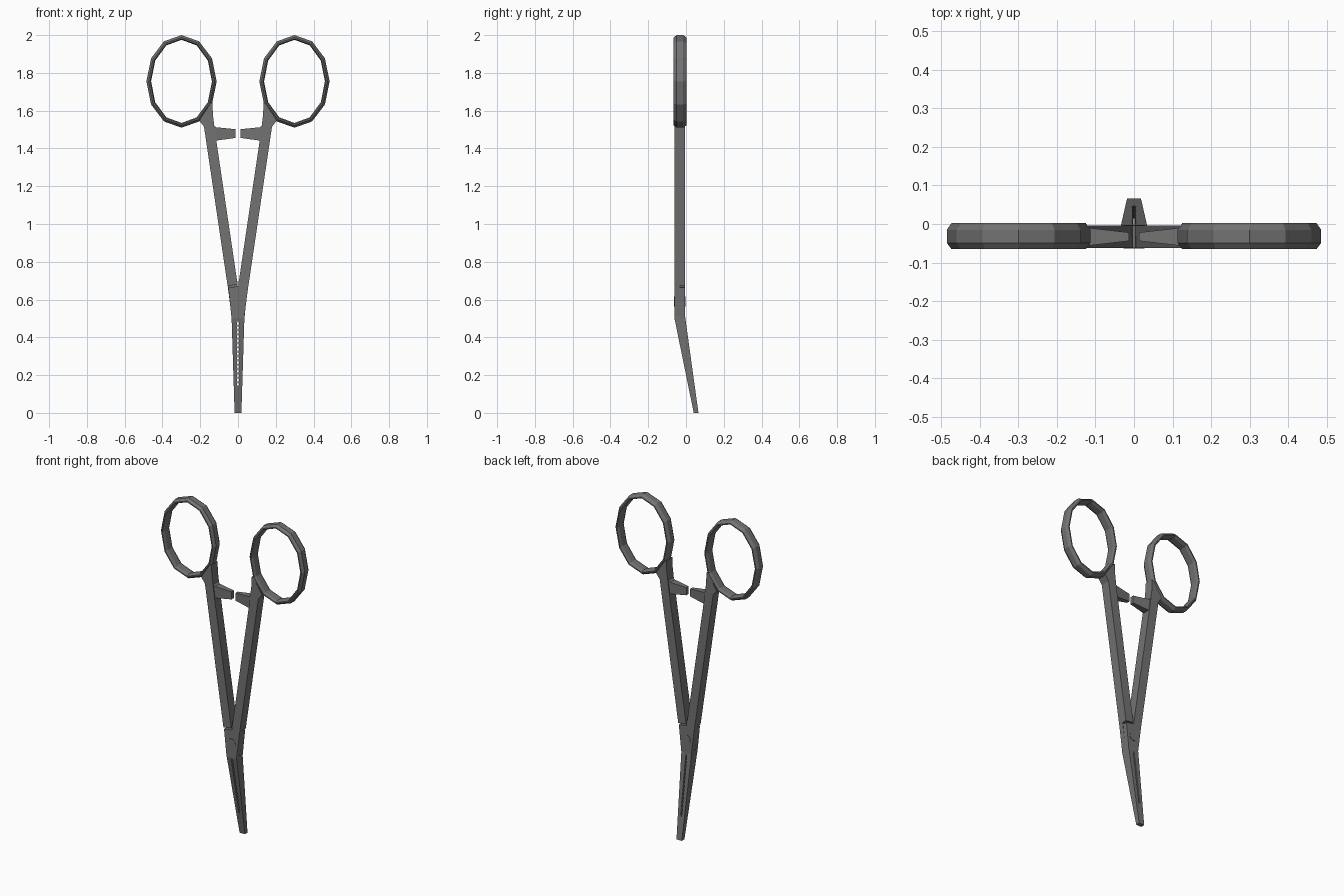
import bpy, bmesh, math

if "Cube" in bpy.data.objects:
    bpy.data.objects.remove(bpy.data.objects["Cube"])

steel = bpy.data.materials.new("dark_steel")
steel.diffuse_color = (0.17, 0.17, 0.17, 1)
steel.use_nodes = True
steel.node_tree.nodes["Principled BSDF"].inputs["Base Color"].default_value = steel.diffuse_color

YF, YM, YB = -0.062, -0.033, -0.004   # front, middle and back of the handles


def finish(name, bm):
    bmesh.ops.recalc_face_normals(bm, faces=bm.faces)
    me = bpy.data.meshes.new(name)
    bm.to_mesh(me)
    bm.free()
    me.materials.append(steel)
    ob = bpy.data.objects.new(name, me)
    bpy.context.collection.objects.link(ob)
    return ob


def prism(name, pts, yf, yb, s=1):
    """Extrude an x-z outline; yf(x, z) and yb(x, z) give the front and back depth."""
    bm = bmesh.new()
    f = [bm.verts.new((s * x, yf(x, z), z)) for x, z in pts]
    b = [bm.verts.new((s * x, yb(x, z), z)) for x, z in pts]
    bm.faces.new(f)
    bm.faces.new(b[::-1])
    n = len(pts)
    for i in range(n):
        j = (i + 1) % n
        bm.faces.new((f[i], f[j], b[j], b[i]))
    return finish(name, bm)


def flat(y):
    return lambda x, z: y


def ring(name, s):
    """Twelve-sided oval finger ring with a chamfered band section."""
    section = [(0, -0.049), (0, -0.015), (-0.012, 0.002), (-0.019, 0.002),
               (-0.025, -0.015), (-0.025, -0.049), (-0.019, -0.065), (-0.012, -0.065)]
    bm = bmesh.new()
    loops = []
    for i in range(12):
        a = i * math.pi / 6
        loops.append([bm.verts.new((s * 0.299 + (0.186 + d) * math.cos(a), y,
                                    1.755 + (0.245 + d) * math.sin(a))) for d, y in section])
    for i in range(12):
        p, q = loops[i], loops[(i + 1) % 12]
        for k in range(8):
            m = (k + 1) % 8
            bm.faces.new((p[k], p[m], q[m], q[k]))
    finish(name, bm)


# jaws bend backwards and thin towards the tip
def jaw_front(x, z):
    return 0.041 + (YF - 0.041) * z / 0.505


def jaw_back(x, z):
    return 0.066 + (YB - 0.066) * z / 0.505


for side, s in (("left", -1), ("right", 1)):
    ring(side + "_finger_ring", s)

    # long shank, ending on the ring
    prism(side + "_shank", [(0.002, 0.68), (0.055, 0.672), (0.180, 1.515), (0.205, 1.548),
                            (0.145, 1.640), (0.135, 1.640), (0.133, 1.580), (0.122, 1.49)],
          flat(YF), flat(YB), s)

    # ratchet arm, tapering in depth towards the middle
    prism(side + "_ratchet_arm", [(0.135, 1.530), (0.115, 1.512), (0.013, 1.502),
                                  (0.013, 1.456), (0.112, 1.442), (0.135, 1.442)],
          lambda x, z: YM - 0.011 - 0.014 * (x - 0.013) / 0.122,
          lambda x, z: YM + 0.011 + 0.014 * (x - 0.013) / 0.122, s)

    # half of the lapped joint: right half lies in front, left half behind
    half = [(-0.051, 0.663), (0.002, 0.671), (0.002, 0.70), (0.055, 0.675),
            (0.034, 0.512), (0.034, 0.50), (-0.034, 0.50)]
    y0, y1 = (YF, YM) if s > 0 else (YM, YB)
    prism(side + "_joint_half", half, flat(y0), flat(y1), s)

    # jaw with a toothed inner edge that closes at the tip
    teeth = [(0.0055 if i % 2 else 0.0015, 0.14 + i * 0.0115) for i in range(30)]
    prism(side + "_jaw", [(0, 0), (0.0, 0.13)] + teeth +
          [(0.0, 0.495), (0.0, 0.505), (0.034, 0.505), (0.018, 0)], jaw_front, jaw_back, s)

# pivot pin, nearly flush on both faces
pin = [(0.027 * math.cos(i * math.pi / 6), 0.59 + 0.027 * math.sin(i * math.pi / 6))
       for i in range(12)]
prism("pivot_pin", pin, flat(YF - 0.002), flat(YB + 0.002))
